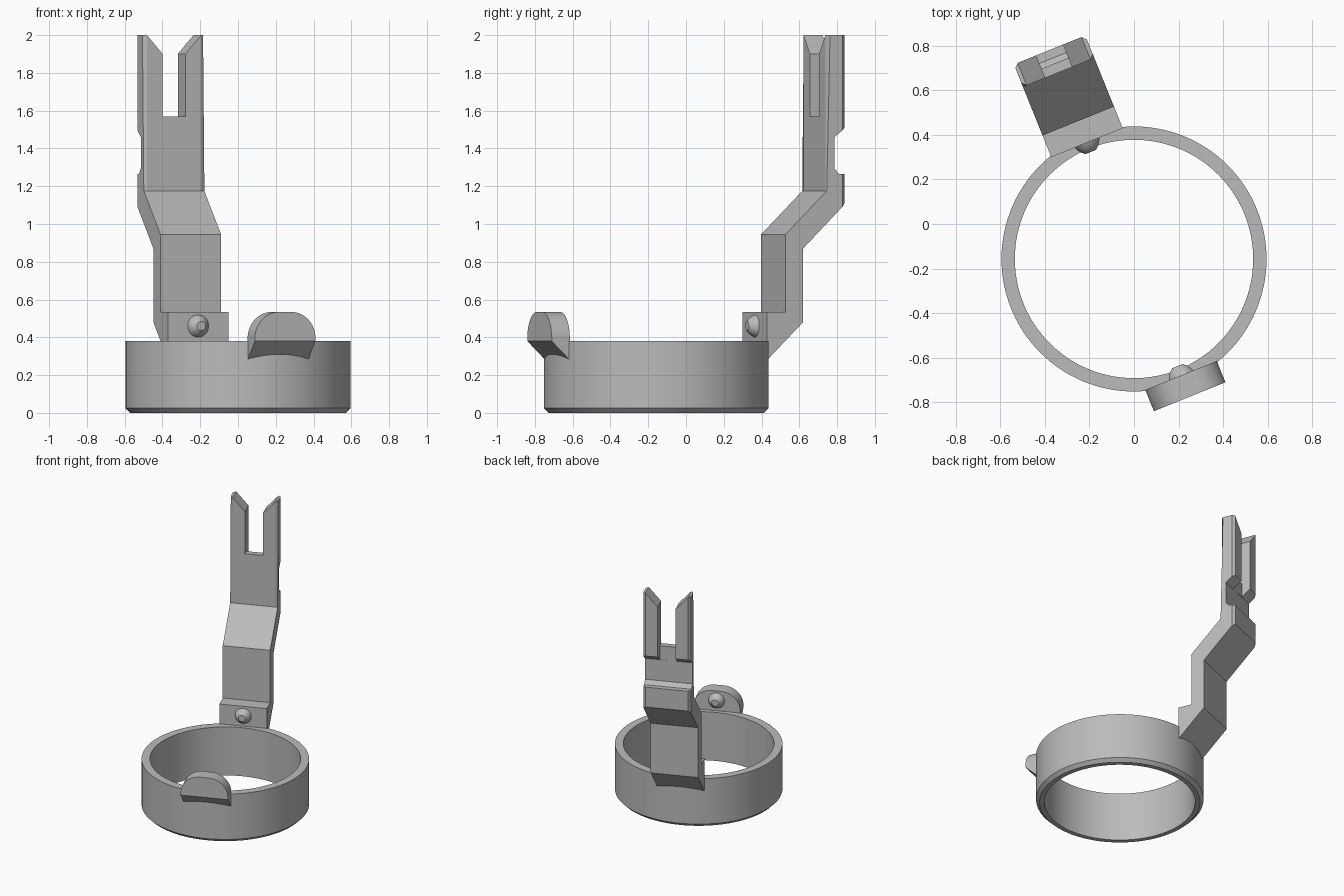
import bpy, bmesh, math
from mathutils import Matrix

if "Cube" in bpy.data.objects:
    bpy.data.objects.remove(bpy.data.objects["Cube"])

# Shared frame: ring centre, turned so local +y runs out to the arm
FRAME = Matrix.Translation((0, -0.157, 0)) @ Matrix.Rotation(math.radians(22), 4, 'Z')
HALF = 0.173            # half width of arm and catch

grey = bpy.data.materials.new("mid grey")
grey.diffuse_color = (0.5, 0.5, 0.5, 1)
grey.use_nodes = True
grey.node_tree.nodes["Principled BSDF"].inputs["Base Color"].default_value = grey.diffuse_color


def make(name, bm, smooth=False):
    bmesh.ops.recalc_face_normals(bm, faces=bm.faces)
    me = bpy.data.meshes.new(name)
    bm.to_mesh(me)
    bm.free()
    me.materials.append(grey)
    ob = bpy.data.objects.new(name, me)
    bpy.context.collection.objects.link(ob)
    ob.matrix_world = FRAME
    if smooth:
        bpy.ops.object.select_all(action='DESELECT')
        ob.select_set(True)
        bpy.context.view_layer.objects.active = ob
        bpy.ops.object.shade_smooth_by_angle(angle=math.radians(30))
    return ob


def prism(points, lo, hi, along):
    """Extrude a 2D outline; along 'x' takes (y, z) points, along 'y' takes (x, z)."""
    bm = bmesh.new()
    place = (lambda p, t: (t, p[0], p[1])) if along == 'x' else (lambda p, t: (p[0], t, p[1]))
    a = [bm.verts.new(place(p, lo)) for p in points]
    b = [bm.verts.new(place(p, hi)) for p in points]
    bm.faces.new(a)
    bm.faces.new(b)
    for i in range(len(a)):
        j = (i + 1) % len(a)
        bm.faces.new((a[i], a[j], b[j], b[i]))
    bmesh.ops.recalc_face_normals(bm, faces=bm.faces)
    return bm


def lathe(profile, segments, closed):
    """Spin (radius, z) points around z."""
    bm = bmesh.new()
    rings = [[bm.verts.new((r * math.cos(t), r * math.sin(t), z))
              for t in (2 * math.pi * k / segments for k in range(segments))]
             for r, z in profile]
    n = len(rings)
    for i in range(n if closed else n - 1):
        p, q = rings[i], rings[(i + 1) % n]
        for k in range(segments):
            m = (k + 1) % segments
            bm.faces.new((p[k], p[m], q[m], q[k]))
    if not closed:
        bm.faces.new(rings[0])
        bm.faces.new(rings[-1])
    return bm


def cut(ob, cutter):
    cutter.hide_render = True
    cutter.hide_viewport = True
    cutter.display_type = 'WIRE'
    mod = ob.modifiers.new("cut", 'BOOLEAN')
    mod.operation = 'DIFFERENCE'
    mod.solver = 'EXACT'
    mod.object = cutter


# Ring with a chamfered lower edge
make("ring", lathe([(0.595, 0.38), (0.595, 0.025), (0.57, 0), (0.535, 0), (0.535, 0.38)],
                   128, True), smooth=True)

# Cranked arm, side profile from the inside foot round to the outside
arm_profile = [(0.563, 0.28), (0.563, 0.535), (0.668, 0.535), (0.668, 0.945),
               (0.903, 1.175), (0.903, 2.0), (1.012, 2.0), (1.012, 1.51),
               (0.946, 1.46), (0.946, 1.295), (0.973, 1.265), (1.012, 1.265),
               (1.012, 1.11), (0.768, 0.87), (0.768, 0.48)]
bm = prism(arm_profile, -HALF, HALF, 'x')
# Chamfer the upright corners of the upper arm
upright = [e for e in bm.edges
           if abs(e.verts[0].co.z - e.verts[1].co.z) > 0.1
           and abs(e.verts[0].co.y - e.verts[1].co.y) < 0.001
           and min(v.co.z for v in e.verts) > 1.1
           and abs(e.verts[0].co.y - 0.946) > 0.01]
bmesh.ops.bevel(bm, geom=upright, offset=0.019, offset_type='OFFSET',
                segments=1, profile=0.5, affect='EDGES')
arm = make("arm", bm)

# Fork slot with flared mouth, and its lower opening behind the groove
slot = [(-0.065, 1.57), (0.065, 1.57), (0.065, 1.9), (0.255, 2.1), (-0.255, 2.1), (-0.065, 1.9)]
slot = [(math.copysign(0.155 + 0.09, x) if z > 2 else x, z) for x, z in slot]
cut(arm, make("slot_cutter", prism(slot, 0.8, 1.1, 'y')))
cut(arm, make("rear_slot_cutter", prism(
    [(-0.065, 1.4), (0.065, 1.4), (0.065, 1.8), (-0.065, 1.8)], 0.947, 1.1, 'y')))

# Front catch: rounded tab with a sloping underside
R = 0.14
top = 0.535
outline = [(-HALF, 0.2), (HALF, 0.2)]
for side, start in ((1, 0), (-1, 90)):
    outline += [(side * (HALF - R) + R * math.cos(math.radians(start + a)),
                 top - R + R * math.sin(math.radians(start + a)))
                for a in range(0, 91, 6)]
bm = prism(outline, -0.667, -0.564, 'y')
for v in bm.verts:
    if v.co.z < 0.25:
        v.co.z = 0.38 if v.co.y < -0.6 else 0.28
make("front_catch", bm, smooth=True)

# Snap bumps facing each other across the ring
for name, y, turn in (("arm_bump", 0.564, 90), ("catch_bump", -0.565, -90)):
    bm = lathe([(0.06, 0), (0.055, 0.012), (0.043, 0.031), (0.025, 0.046)], 32, False)
    bm.transform(Matrix.Translation((0, y, 0.46)) @ Matrix.Rotation(math.radians(turn), 4, 'X'))
    make(name, bm, smooth=True)
